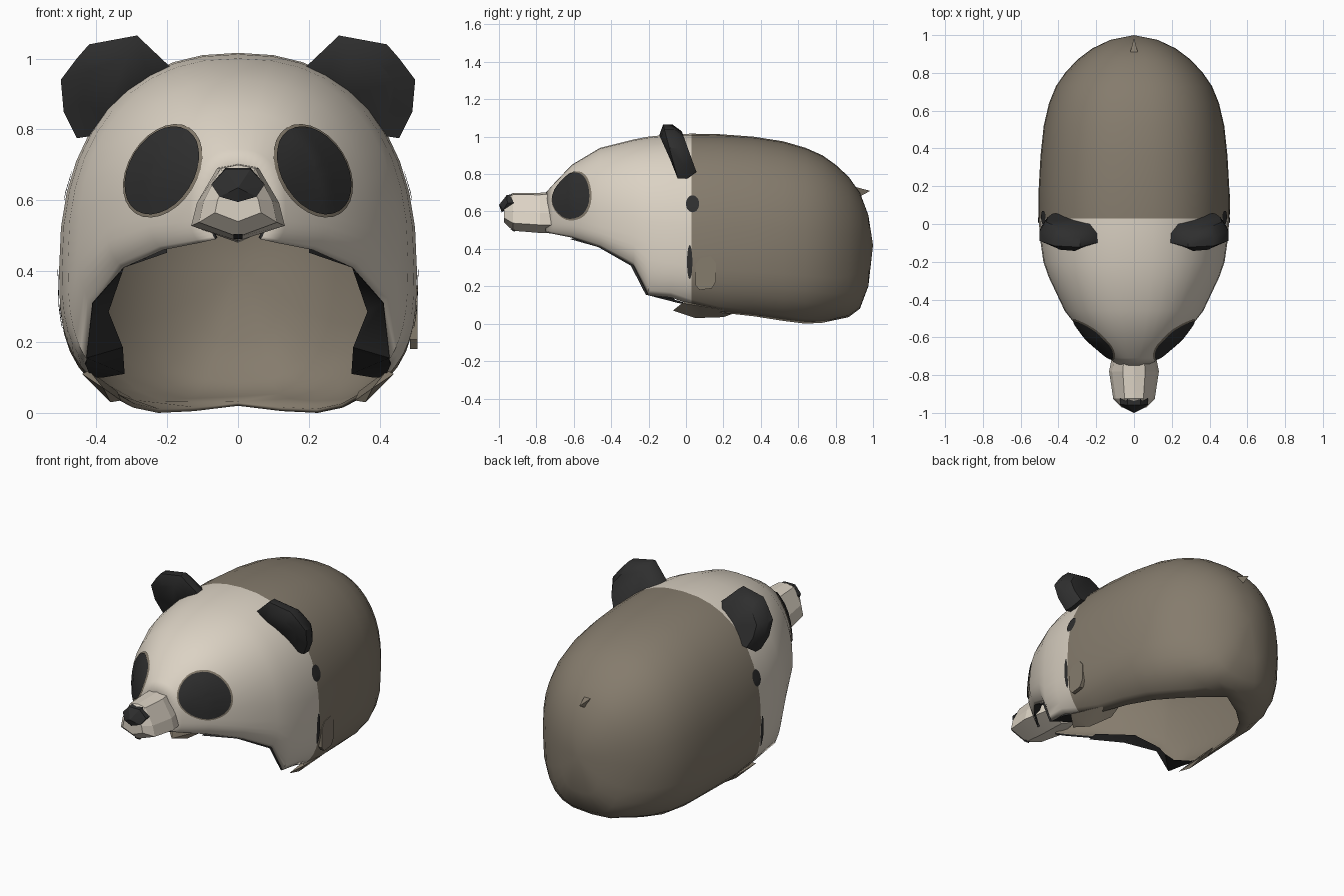
import bpy, bmesh, math
from mathutils import Vector
from mathutils.bvhtree import BVHTree

if "Cube" in bpy.data.objects:
    bpy.data.objects.remove(bpy.data.objects["Cube"])


def material(name, rgb):
    m = bpy.data.materials.new(name)
    m.diffuse_color = (*rgb, 1)
    m.use_nodes = True
    m.node_tree.nodes["Principled BSDF"].inputs["Base Color"].default_value = m.diffuse_color
    return m


CREAM = material("cream", (0.71, 0.645, 0.55))
TAUPE = material("taupe", (0.235, 0.2, 0.152))
BLACK = material("black", (0.028, 0.028, 0.028))


def finish(bm, name, mats, angle=30):
    me = bpy.data.meshes.new(name)
    bm.to_mesh(me)
    ob = bpy.data.objects.new(name, me)
    bpy.context.collection.objects.link(ob)
    for m in mats:
        me.materials.append(m)
    bpy.ops.object.select_all(action='DESELECT')
    ob.select_set(True)
    bpy.context.view_layer.objects.active = ob
    bpy.ops.object.shade_smooth_by_angle(angle=math.radians(angle))
    return ob


def loft(rings, closed=True, caps=True):
    bm = bmesh.new()
    rows = [[bm.verts.new(p) for p in r] for r in rings]
    n = len(rows[0])
    for a, b in zip(rows, rows[1:]):
        for i in range(n if closed else n - 1):
            j = (i + 1) % n
            bm.faces.new((a[i], a[j], b[j], b[i]))
    if caps:
        bm.faces.new(rows[0])
        bm.faces.new(rows[-1])
        bmesh.ops.recalc_face_normals(bm, faces=bm.faces)
    return bm


def hull(points, name, mat):
    bm = bmesh.new()
    for p in points:
        bm.verts.new(p)
    bmesh.ops.convex_hull(bm, input=bm.verts)
    bmesh.ops.recalc_face_normals(bm, faces=bm.faces)
    return finish(bm, name, [mat], 20)


# ---- Hood shell: arches across y, open underneath, closed at the back ----
# y, half width, top z, widest z, bottom z, rim fraction of the half width
STATIONS = [
    (-0.75, 0.08, 0.70, 0.57, 0.49, 0.80), (-0.71, 0.135, 0.745, 0.57, 0.48, 0.80),
    (-0.61, 0.25, 0.85, 0.56, 0.46, 0.84), (-0.46, 0.367, 0.94, 0.52, 0.41, 0.88),
    (-0.28, 0.452, 0.985, 0.47, 0.31, 0.91), (-0.20, 0.48, 1.0, 0.43, 0.15, 0.89),
    (-0.08, 0.497, 1.012, 0.41, 0.14, 0.87), (0.03, 0.505, 1.016, 0.40, 0.10, 0.82),
    (0.18, 0.505, 1.013, 0.40, 0.06, 0.75), (0.36, 0.495, 1.0, 0.40, 0.04, 0.69),
    (0.52, 0.478, 0.975, 0.40, 0.015, 0.62), (0.64, 0.45, 0.94, 0.40, 0.0, 0.50),
    (0.73, 0.413, 0.90, 0.40, 0.005, 0.30), (0.80, 0.365, 0.85, 0.40, 0.02, 0.0),
    (0.87, 0.30, 0.785, 0.40, 0.035, 0.0), (0.93, 0.22, 0.70, 0.41, 0.08, 0.0),
    (0.975, 0.125, 0.58, 0.41, 0.20, 0.0), (1.0, 0.0, 0.42, 0.42, 0.42, 0.0)]
UP, DOWN, N, M = 10, 6, 2.3, 3.0


def arch(y, w, zt, zm, zb, f):
    half = []
    for i in range(UP + 1):                       # crown down to the widest level
        a = math.pi / 2 * (1 - i / UP)
        half.append((w * max(math.cos(a), 0) ** (2 / N), zm + (zt - zm) * math.sin(a) ** (2 / N)))
    half[0] = (0, zt)
    end = math.acos(f ** (M / 2))
    for i in range(1, DOWN + 1):                  # side curling under to the rim
        a = end * i / DOWN
        x = w * max(math.cos(a), 0) ** (2 / M)
        half.append((x, zm - (zm - zb) * (math.sin(a) / math.sin(end)) ** (2 / M)))
    if f == 0:
        half[-1] = (0, zb)
    return [(x, y, z) for x, z in reversed(half)] + [(-x, y, z) for x, z in half[1:]]


bm = loft([arch(*s) for s in STATIONS], closed=False, caps=False)
bmesh.ops.remove_doubles(bm, verts=bm.verts, dist=0.0005)
bm.normal_update()
top = max(bm.faces, key=lambda f: f.calc_center_median().z)
if top.normal.z < 0:
    bmesh.ops.reverse_faces(bm, faces=bm.faces)
for f in bm.faces:
    f.material_index = 0 if f.calc_center_median().y < 0.03 else 1
bm.normal_update()
tree = BVHTree.FromBMesh(bm)
shell = finish(bm, "hood_shell", [CREAM, TAUPE, TAUPE, BLACK, TAUPE], 35)
sol = shell.modifiers.new("lining", 'SOLIDIFY')
sol.thickness, sol.offset = 0.012, -1
sol.material_offset, sol.material_offset_rim = 1, 3


# ---- Thin patches laid onto the shell ----
def patch(name, origin, u, v, direction, mat, lift=0.007):
    bm = bmesh.new()
    d, o, u, v = Vector(direction), Vector(origin), Vector(u), Vector(v)

    def put(r, a):
        p = o + u * (r * math.cos(a)) + v * (r * math.sin(a))
        hit, nor = tree.ray_cast(p, d)[:2]
        return bm.verts.new((hit if hit else p) + (nor if nor else Vector()) * lift)
    n, rings = 28, 6
    mid = put(0, 0)
    prev = None
    for k in range(1, rings + 1):
        row = [put(k / rings, 2 * math.pi * i / n) for i in range(n)]
        for i in range(n):
            j = (i + 1) % n
            if prev:
                bm.faces.new((prev[i], row[i], row[j], prev[j]))
            else:
                bm.faces.new((mid, row[i], row[j]))
        prev = row
    bm.normal_update()
    if sum((f.normal for f in bm.faces), Vector()).dot(d) > 0:
        bmesh.ops.reverse_faces(bm, faces=bm.faces)
    finish(bm, name, [mat], 60)


EAR = [(0.19, 0.975), (0.285, 1.065), (0.42, 1.04), (0.455, 1.0),
       (0.50, 0.94), (0.492, 0.85), (0.455, 0.775), (0.39, 0.785), (0.27, 0.88)]
# outer edge on the rim, inner edge turned into the hood
LINER = [((0.20, -0.62, 0.452), (0.20, -0.57, 0.465)), ((0.322, -0.47, 0.41), (0.325, -0.38, 0.42)),
         ((0.41, -0.295, 0.31), (0.365, -0.22, 0.285)), ((0.428, -0.215, 0.155), (0.325, -0.12, 0.185)),
         ((0.43, -0.08, 0.135), (0.32, -0.04, 0.11)), ((0.415, 0.03, 0.10), (0.38, 0.02, 0.10))]

for s, side in ((1, "right"), (-1, "left")):
    # eye patch, a tilted oval with a thin taupe fringe
    for name, k, mat, lift in (("eye_fringe_", 1.05, TAUPE, 0.004), ("eye_patch_", 0.98, BLACK, 0.008)):
        patch(name + side, (s * 0.21, -2, 0.682), (s * k * 0.072, 0, -k * 0.114),
              (s * k * 0.078, 0, k * 0.05), (0, 1, 0), mat, lift)
    # dark marks on the seam between face and back
    patch("seam_mark_" + side, (s * 2, 0.035, 0.64), (0, 0.035, 0), (0, 0, 0.045), (-s, 0, 0), BLACK, 0.004)
    patch("seam_strip_" + side, (s * 2, 0.02, 0.33), (0, 0.014, 0), (0, 0, 0.09), (-s, 0, 0), BLACK, 0.004)

    # rounded ear, leaning forward at the top
    cx, cz = 0.355, 0.92

    def ear_ring(k, dy):
        return [(s * (cx + (x - cx) * k), -0.02 - 0.27 * (z - 0.87) + dy, cz + (z - cz) * k)
                for x, z in EAR]
    finish(loft([ear_ring(0.6, -0.07), ear_ring(1, -0.05),
                 ear_ring(1, 0.0), ear_ring(0.75, 0.05)]), "ear_" + side, [BLACK], 40)

    # dark liner turned in along the cheek edge
    finish(loft([[(s * x, y, z) for x, y, z in row] for row in LINER], closed=False, caps=False),
           "cheek_liner_" + side, [BLACK])

    # small flap under the side of the hood
    hull([(s * x, y, z) for x, y, z in (
        (0.38, -0.07, 0.07), (0.44, -0.02, 0.11), (0.36, 0.05, 0.03), (0.33, 0.2, 0.035),
        (0.34, 0.27, 0.06), (0.40, 0.2, 0.075), (0.42, 0.0, 0.12))], "under_flap_" + side, TAUPE)

# ---- Muzzle: faceted half section lofted forward ----
HALF = [(0, 1), (0.45, 0.95), (0.88, 0.5), (1, 0.2), (0, 0)]
SECTION = HALF + [(-x, z) for x, z in HALF[-2:0:-1]]
MUZZLE = [(-0.62, 0.10, 0.48, 0.71), (-0.78, 0.132, 0.485, 0.70),
          (-0.925, 0.11, 0.497, 0.70), (-0.972, 0.065, 0.54, 0.665)]
finish(loft([[(w * x, y, zb + (zt - zb) * z) for x, z in SECTION] for y, w, zb, zt in MUZZLE]),
       "muzzle", [CREAM], 10)

# ---- Nose ----
hull([(s * x, y, z) for s in (1, -1) for x, y, z in (
    (0.075, -0.955, 0.645), (0.035, -0.958, 0.688), (0.052, -0.975, 0.61), (0, -0.985, 0.595),
    (0, -1.0, 0.635), (0.075, -0.92, 0.645), (0.035, -0.925, 0.692))], "nose", BLACK)

# ---- Mouth dot under the nose ----
hull([(x, y, z) for x in (-0.013, 0.013) for y, z in (
    (-0.918, 0.491), (-0.938, 0.505), (-0.91, 0.505))], "mouth", BLACK)

# ---- Tail point ----
hull([(0, 0.985, 0.71), (-0.02, 0.91, 0.73), (0.02, 0.91, 0.73), (0, 0.93, 0.68)],
     "tail_point", TAUPE)

# ---- Side tab ----
hull([(x, 0.105 + 0.055 * a, 0.27 + 0.09 * b) for x in (0.485, 0.507)
      for a, b in ((-1, -0.7), (-0.6, -1), (0.6, -0.9), (1, -0.5), (1, 0.6), (0.5, 1), (-0.5, 0.9), (-1, 0.5))],
     "side_tab", TAUPE)
